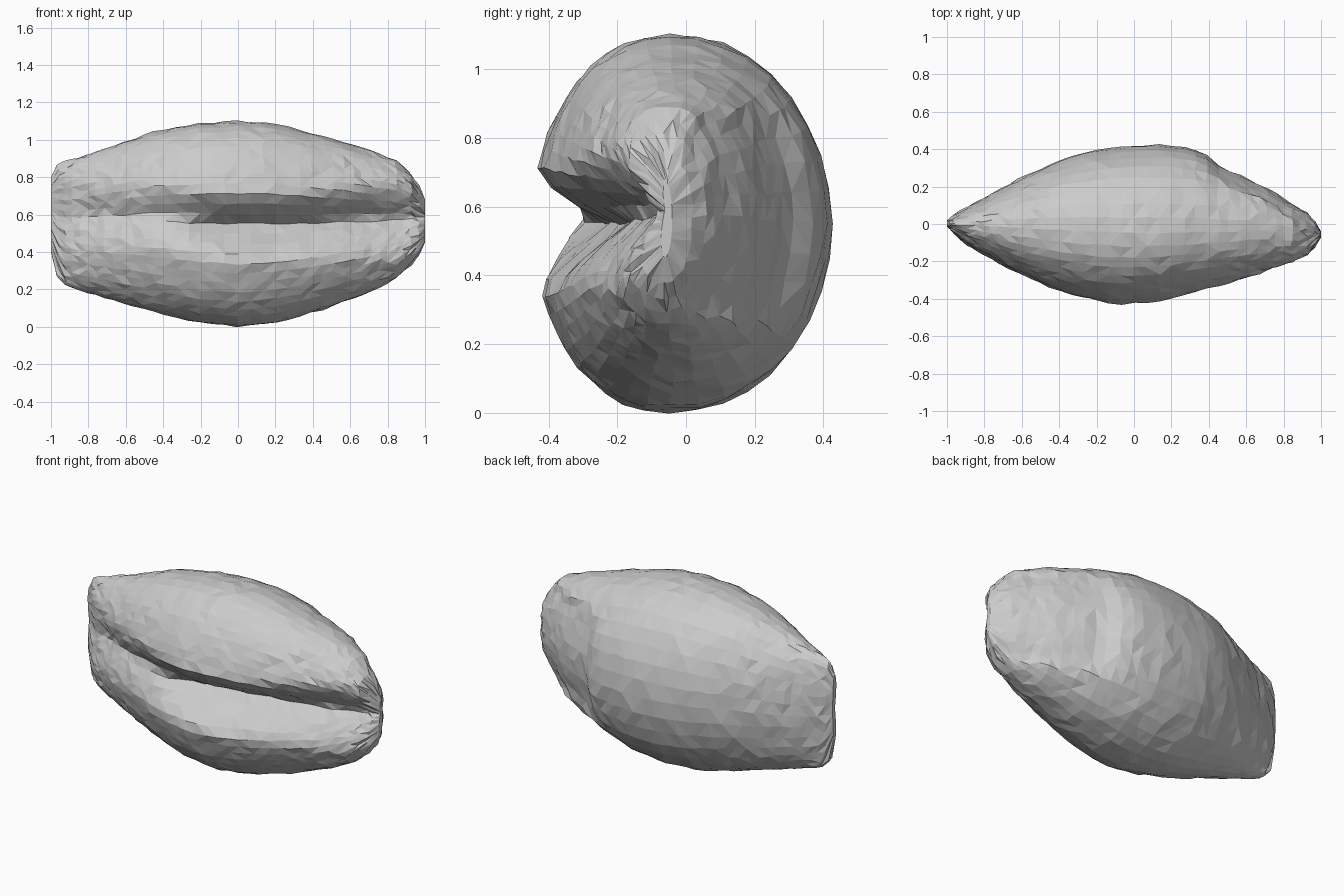
import bpy, bmesh, math, random

if "Cube" in bpy.data.objects:
    bpy.data.objects.remove(bpy.data.objects["Cube"])
random.seed(4)

# Outline curves along the length: (x, value)
TOP = [(-1, .80), (-.98, .855), (-.93, .88), (-.8, .92), (-.45, 1.045), (-.2, 1.09), (0, 1.1),
       (.2, 1.085), (.45, 1.02), (.65, .965), (.85, .89), (.93, .81), (.98, .73), (1, .68)]
BOTTOM = [(-1, .40), (-.97, .28), (-.93, .22), (-.8, .18), (-.45, .08), (-.2, .02), (0, .0),
          (.2, .02), (.45, .09), (.7, .18), (.85, .26), (.95, .36), (.985, .41), (1, .45)]
BACK = [(-1, .02), (-.9, .085), (-.8, .14), (-.6, .25), (-.4, .34), (-.2, .40), (0, .42), (.15, .425),
        (.35, .395), (.5, .325), (.7, .24), (.85, .14), (.95, .04), (1, -.04)]
FRONT = [(-1, -.02), (-.9, -.11), (-.7, -.22), (-.5, -.31), (-.3, -.38), (-.1, -.415), (.1, -.40),
         (.3, -.365), (.5, -.32), (.7, -.265), (.85, -.225), (.93, -.21), (.98, -.15), (1, -.09)]
MID = [(-1, 0), (-.7, -.01), (0, -.04), (.7, -.03), (.92, -.06), (1, -.065)]
GROOVE_Z = [(-1, .6), (-.4, .6), (-.1, .55), (.2, .54), (.5, .57), (1, .59)]
GROOVE_DEPTH = [(-1, .02), (-.8, .07), (-.5, .09), (-.3, .13), (-.1, .22), (.2, .24), (.6, .19),
                (.93, .15), (.98, .08), (1, .03)]


def curve(pts, x):
    for (x0, a), (x1, b) in zip(pts, pts[1:]):
        if x <= x1:
            return a + (b - a) * (x - x0) / (x1 - x0)
    return pts[-1][1]


def step(a, b, v):
    t = min(1, max(0, (v - a) / (b - a)))
    return t * t * (3 - 2 * t)


# Cross-section angles, packed closer together around the groove
N, ROWS = 44, 38
angles = []
for j in range(N):
    s = 2 * j / N - 1
    angles.append(math.pi * (s + .1 * math.sin(math.pi * s)))


def section(x, wobble):
    top, bot = curve(TOP, x), curve(BOTTOM, x)
    mid, cz = curve(MID, x), (top + bot) / 2
    ring = []
    for a in angles:
        c, s = math.cos(a), math.sin(a)
        z = cz + s * (top - bot) / 2
        if c >= 0:
            y = mid + (curve(BACK, x) - mid) * c ** .95
            # Hollow worn patch on the back near the right end
            y -= .04 * step(.36, .48, x) * (1 - step(.8, .98, x)) * step(.26, .34, z) * (1 - step(.82, .89, z))
        else:
            # Rounded lips with a crease between them, shallower toward the left
            y = mid + (curve(FRONT, x) - mid) * 1.09 * abs(c) ** .9
            gz = curve(GROOVE_Z, x)
            width = (.16 if z > gz else .2) + .03 * step(.3, .9, x)
            u = min(1, abs(z - gz) / width)
            y += curve(GROOVE_DEPTH, x) * (1 - u) ** 1.35
        r = lambda: random.uniform(-1, 1) * wobble
        ring.append((x + r() * 2, y + r(), z + r()))
    return ring


# Stations bunched toward the ends
verts, faces = [], []
for i in range(ROWS + 1):
    s = 2 * i / ROWS - 1
    x = max(-1, min(1, s + .09 * math.sin(math.pi * s)))
    verts += section(x, 0 if i in (0, ROWS) else .0045)

# Skin with irregular diagonals
for i in range(ROWS):
    for j in range(N):
        a, b = i * N + j, i * N + (j + 1) % N
        c, d = b + N, a + N
        faces += [(a, d, c), (a, c, b)] if random.random() < .5 else [(a, d, b), (d, c, b)]

# End caps
for base in (0, ROWS * N):
    ring = verts[base:base + N]
    verts.append(tuple(sum(p[k] for p in ring) / N for k in range(3)))
    m = len(verts) - 1
    faces += [(base + (j + 1) % N, base + j, m) for j in range(N)]

mesh = bpy.data.meshes.new("creased_seed")
mesh.from_pydata(verts, [], faces)
seed = bpy.data.objects.new("creased_seed", mesh)
bpy.context.collection.objects.link(seed)

# Consistent outward normals
bm = bmesh.new()
bm.from_mesh(mesh)
bmesh.ops.recalc_face_normals(bm, faces=bm.faces)
bm.to_mesh(mesh)
bm.free()
